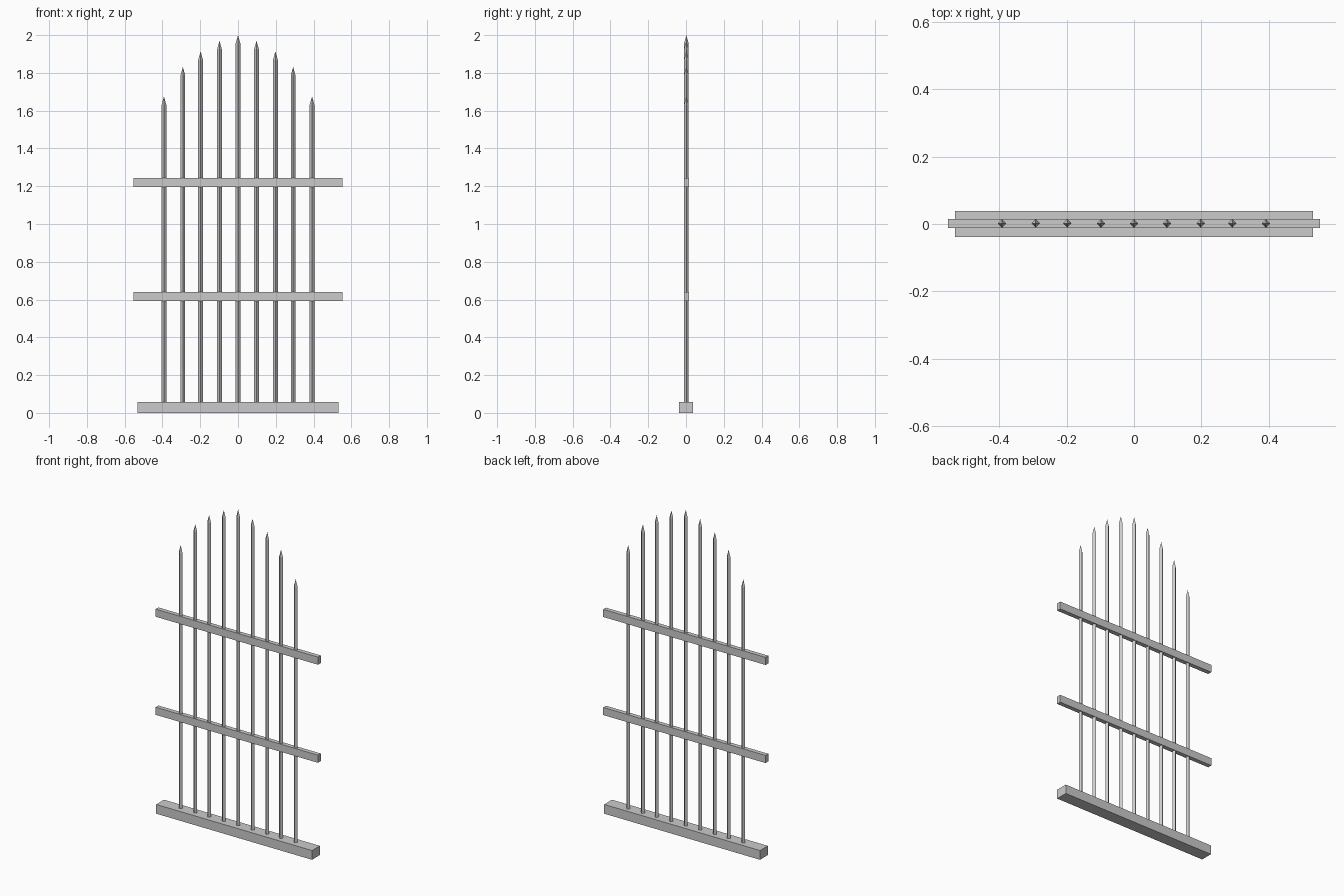
import bpy
import bmesh
from math import cos, sin, tau

cube = bpy.data.objects.get("Cube")
if cube:
    bpy.data.objects.remove(cube, do_unlink=True)

grey = bpy.data.materials.new("iron_grey")
grey.use_nodes = True
colour = (0.6, 0.6, 0.6, 1)
grey.diffuse_color = colour
grey.node_tree.nodes["Principled BSDF"].inputs["Base Color"].default_value = colour

Y = 0.002  # depth of the bars and rails


def finish(name, bm):
    bmesh.ops.recalc_face_normals(bm, faces=bm.faces)
    mesh = bpy.data.meshes.new(name)
    bm.to_mesh(mesh)
    bm.free()
    mesh.materials.append(grey)
    obj = bpy.data.objects.new(name, mesh)
    bpy.context.collection.objects.link(obj)


def beam(name, half_x, half_y, low, high, y=0):
    bm = bmesh.new()
    bmesh.ops.create_cube(bm, size=2)
    for v in bm.verts:
        v.co.x *= half_x
        v.co.y = y + v.co.y * half_y
        v.co.z = high if v.co.z > 0 else low
    finish(name, bm)


def spiked_bar(name, x, tip, radius=0.0125, sides=4, spike=0.045):
    # Diamond-section bar ending in a pyramid point
    bm = bmesh.new()
    rings = []
    for z in (0.03, tip - spike):
        rings.append([bm.verts.new((x + radius * cos(tau * i / sides),
                                    Y + radius * sin(tau * i / sides), z))
                      for i in range(sides)])
    point = bm.verts.new((x, Y, tip))
    bm.faces.new(rings[0])
    for i in range(sides):
        j = (i + 1) % sides
        bm.faces.new((rings[0][i], rings[0][j], rings[1][j], rings[1][i]))
        bm.faces.new((rings[1][i], rings[1][j], point))
    finish(name, bm)


# Base and horizontal rails
beam("base", 0.531, 0.038, 0, 0.057)
beam("lower_rail", 0.553, 0.0135, 0.593, 0.64, Y)
beam("upper_rail", 0.553, 0.0135, 1.197, 1.244, Y)

# Upright bars, tallest in the middle
spiked_bar("middle_bar", 0, 2.0)
for n, (x, tip) in enumerate([(0.098, 1.97), (0.198, 1.914), (0.292, 1.832), (0.392, 1.676)], 1):
    spiked_bar(f"left_bar_{n}", x, tip)
    spiked_bar(f"right_bar_{n}", -x, tip)
